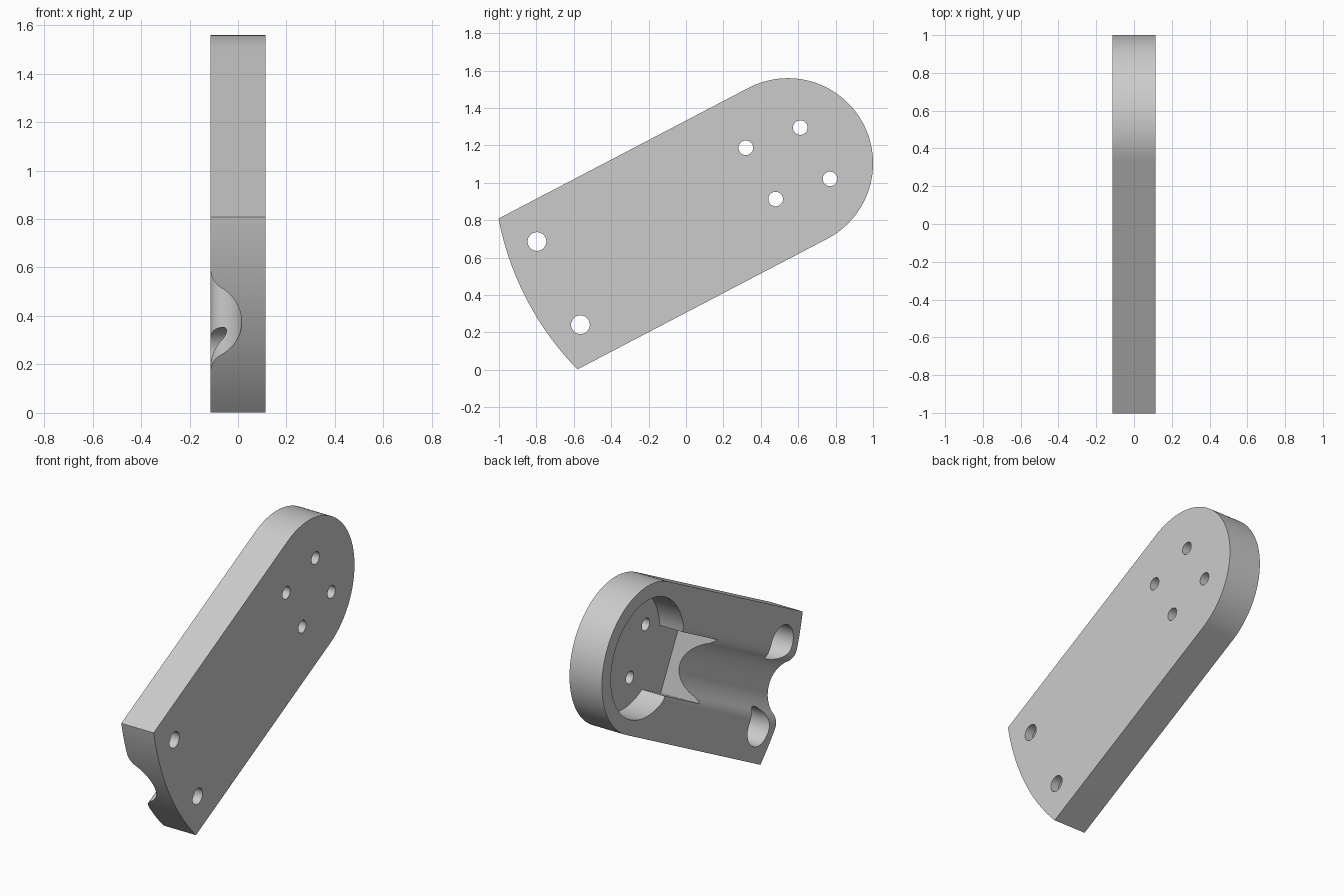
import bpy, bmesh, math
from mathutils import Matrix, Vector

if "Cube" in bpy.data.objects:
    bpy.data.objects.remove(bpy.data.objects["Cube"])

# Main dimensions, in the arm's own frame: s along, t across, d depth from the pocket face
TILT = math.radians(27.6)
HEAD_Y, HEAD_Z = 0.545, 1.104
THICK = 0.226
R_HEAD, R_END = 0.455, 1.575
POCKET_R, POCKET_D = 0.365, 0.17
SLOT_HALF = 0.19

c, s = math.cos(TILT), math.sin(TILT)
FRAME = Matrix(((0, 0, 1, -THICK / 2), (c, -s, 0, HEAD_Y), (s, c, 0, HEAD_Z), (0, 0, 0, 1)))


def arc(cx, cy, r, a0, a1, n):
    return [(cx + r * math.cos(a0 + (a1 - a0) * i / n),
             cy + r * math.sin(a0 + (a1 - a0) * i / n)) for i in range(n + 1)]


def circle(cx, cy, r, n=64):
    return arc(cx, cy, r, 0, math.tau, n)[:-1]


def prism(name, outline, lo, hi, place):
    """Extrude a 2D outline from lo to hi; place(a, b, h) gives the (s, t, d) point."""
    bm = bmesh.new()
    rings = [[bm.verts.new(FRAME @ Vector(place(a, b, h))) for a, b in outline] for h in (lo, hi)]
    bm.faces.new(rings[0])
    bm.faces.new(rings[1])
    for i in range(len(outline)):
        j = (i + 1) % len(outline)
        bm.faces.new((rings[0][i], rings[0][j], rings[1][j], rings[1][i]))
    bmesh.ops.recalc_face_normals(bm, faces=bm.faces)
    mesh = bpy.data.meshes.new(name)
    bm.to_mesh(mesh)
    bm.free()
    obj = bpy.data.objects.new(name, mesh)
    bpy.context.collection.objects.link(obj)
    return obj


def through(a, b, h):
    return (a, b, h)


def along(a, b, h):
    return (h, a, b)


def across(a, b, h):
    return (a, h, b)


# Plate: round head, straight sides, curved foot
foot = math.asin(R_HEAD / R_END)
outline = arc(0, 0, R_HEAD, -math.pi / 2, math.pi / 2, 72)
outline += arc(0, 0, R_END, math.pi - foot, math.pi + foot, 32)
plate = prism("arm_plate", outline, 0, THICK, through)

# Round pocket in the head
cutters = [prism("head_pocket", circle(0, 0, POCKET_R, 96), -0.1, POCKET_D, through)]

# Slot with a sloping end, leading out of the pocket
ramp = [(0, POCKET_D), (-0.52, POCKET_D), (-0.72, 0), (-0.84, -0.1), (0, -0.1)]
cutters.append(prism("ramp_slot", ramp, -SLOT_HALF, SLOT_HALF, across))

# Rounded channel with soft shoulders
r, q, bend = 0.187, 0.1, math.radians(56)
down = math.pi / 2
shoulder_t = (r + q) * math.sin(bend)
right = arc(shoulder_t, q, q, -down, -down - bend, 12)
bottom = arc(0, 0.128 - r, r, down - bend, down + bend, 32)
left = [(-a, b) for a, b in reversed(right)]
channel = [(shoulder_t, -0.1)] + right + bottom[1:-1] + left + [(-shoulder_t, -0.1)]
cutters.append(prism("channel", channel, -1.8, -0.1, along))

# Foot bolt holes with wide counterbores
for t in (0.251, -0.251):
    cutters.append(prism("counterbore", circle(-1.383, t, 0.112), -0.1, POCKET_D, through))
    cutters.append(prism("foot_hole", circle(-1.383, t, 0.05, 48), -0.1, 0.4, through))

# Four head holes, placed in the upright frame and turned into the arm's frame
for y, z in ((-0.225, 0.083), (0.066, 0.191)):
    for k in (1, -1):
        a, b = k * (y * c + z * s), k * (z * c - y * s)
        cutters.append(prism("head_hole", circle(a, b, 0.039, 40), -0.1, 0.4, through))

# Cut everything out, then drop the cutters
for cutter in cutters:
    cutter.hide_render = True
    mod = plate.modifiers.new(cutter.name, 'BOOLEAN')
    mod.operation = 'DIFFERENCE'
    mod.solver = 'EXACT'
    mod.object = cutter
bpy.context.view_layer.update()
cut = bpy.data.meshes.new_from_object(plate.evaluated_get(bpy.context.evaluated_depsgraph_get()))
plate.modifiers.clear()
plate.data = cut
for cutter in cutters:
    bpy.data.objects.remove(cutter)

# Plain grey finish
grey = bpy.data.materials.new("plain_grey")
grey.use_nodes = True
colour = (0.6, 0.6, 0.6, 1)
grey.diffuse_color = colour
grey.node_tree.nodes["Principled BSDF"].inputs["Base Color"].default_value = colour
plate.data.materials.clear()
plate.data.materials.append(grey)

bpy.ops.object.select_all(action='DESELECT')
plate.select_set(True)
bpy.context.view_layer.objects.active = plate
bpy.ops.object.shade_smooth_by_angle(angle=math.radians(25))
